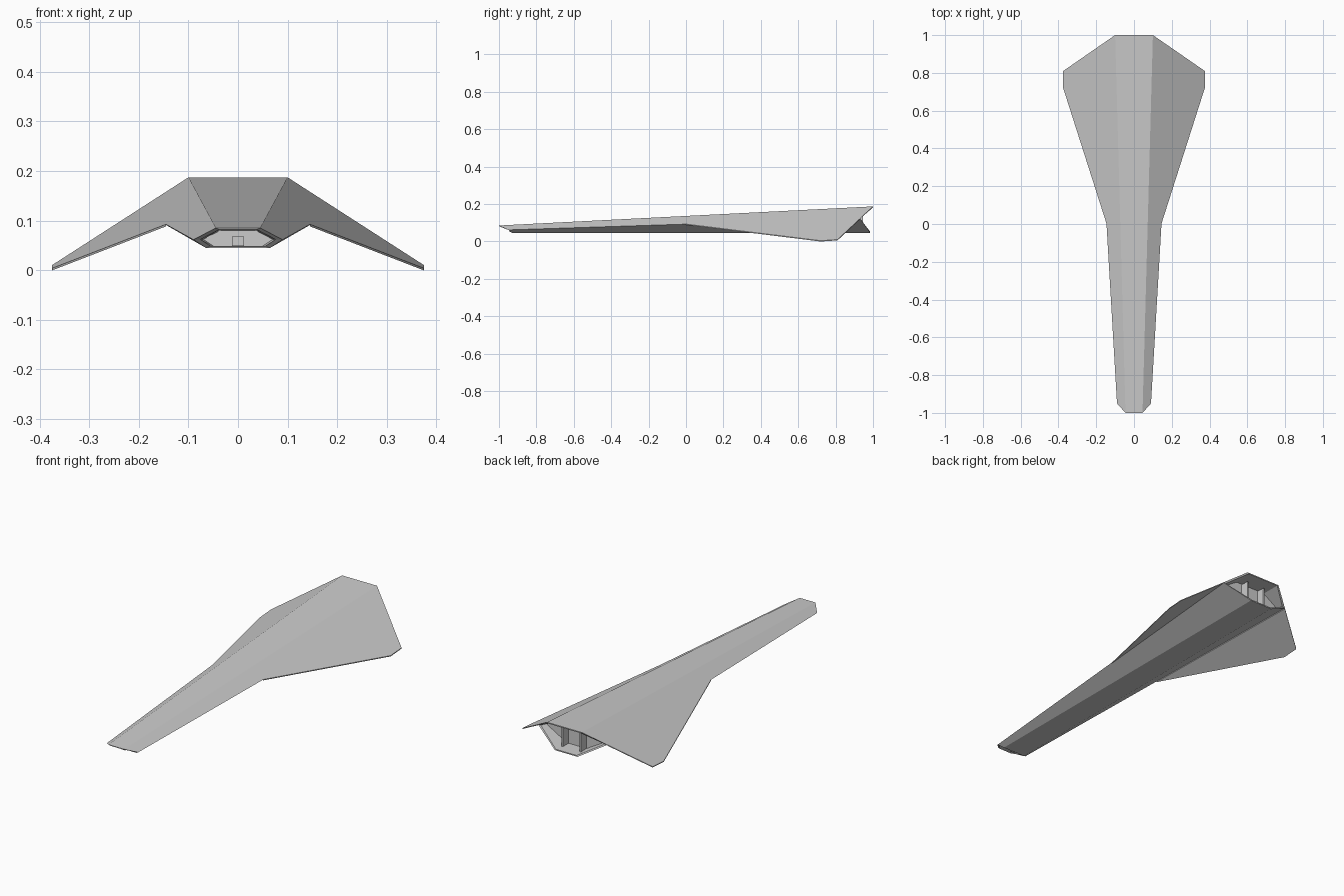
import bpy, bmesh
from mathutils import Vector

if "Cube" in bpy.data.objects:
    bpy.data.objects.remove(bpy.data.objects["Cube"])


def top_z(x, y):
    # height of the sloping side plane shared by hull and wings
    return 0.085 - 0.597 * (x - 0.045) + 0.0674 * (y + 1)


def finish(bm, name):
    bmesh.ops.recalc_face_normals(bm, faces=bm.faces)
    me = bpy.data.meshes.new(name)
    bm.to_mesh(me)
    bm.free()
    ob = bpy.data.objects.new(name, me)
    bpy.context.collection.objects.link(ob)
    return ob


def loft(name, rings):
    # skin closed rings in order and cap both ends
    bm = bmesh.new()
    vs = [[bm.verts.new(p) for p in r] for r in rings]
    for a, b in zip(vs, vs[1:]):
        n = len(a)
        for i in range(n):
            j = (i + 1) % n
            bm.faces.new((a[i], a[j], b[j], b[i]))
    bm.faces.new(vs[0])
    bm.faces.new(vs[-1])
    return finish(bm, name)


def section(half):
    # half section (x > 0, top to bottom) mirrored to a six-sided ring
    return [Vector(p) for p in half] + [Vector((-x, y, z)) for x, y, z in reversed(half)]


def shrink(ring, f, y=None):
    c = sum(ring, Vector()) / len(ring)
    out = [c + (p - c) * f for p in ring]
    for p, q in zip(out, ring):
        p.y = q.y if y is None else y
    return out


def box(name, x0, x1, y0, y1, z0, z1):
    return loft(name, [[(x0, y, z0), (x1, y, z0), (x1, y, z1), (x0, y, z1)] for y in (y0, y1)])


# hull: long six-sided body with a recess at each end
front = section([(0.045, -1, 0.085), (0.09, -0.95, top_z(0.09, -0.95)), (0.065, -0.93, 0.045)])
rear = section([(0.10, 1, 0.187), (0.20, 0.931, top_z(0.20, 0.931)), (0.065, 0.985, 0.045)])
loft("hull", [shrink(front, 0.78, -0.90), shrink(front, 0.84), front,
              rear, shrink(rear, 0.92), shrink(rear, 0.88, 0.90)])

# wings: thin drooping plates continuing the side planes
outline = [(0.145, 0), (0.375, 0.72), (0.375, 0.81), (0.20, 0.931)]
for side, label in ((1, "right"), (-1, "left")):
    loft(label + "_wing", [[(side * x, y, top_z(x, y) - t) for x, y in outline]
                           for t in (0, 0.0045)])

# nose block inside the front recess
box("nose_block", -0.012, 0.012, -0.945, -0.89, 0.049, 0.068)

# upright dividers between the rear exhaust panes
for side, label in ((1, "right"), (-1, "left")):
    xs = sorted((side * 0.047, side * 0.056))
    box(label + "_exhaust_divider", xs[0], xs[1], 0.89, 0.945, 0.05, 0.175)
